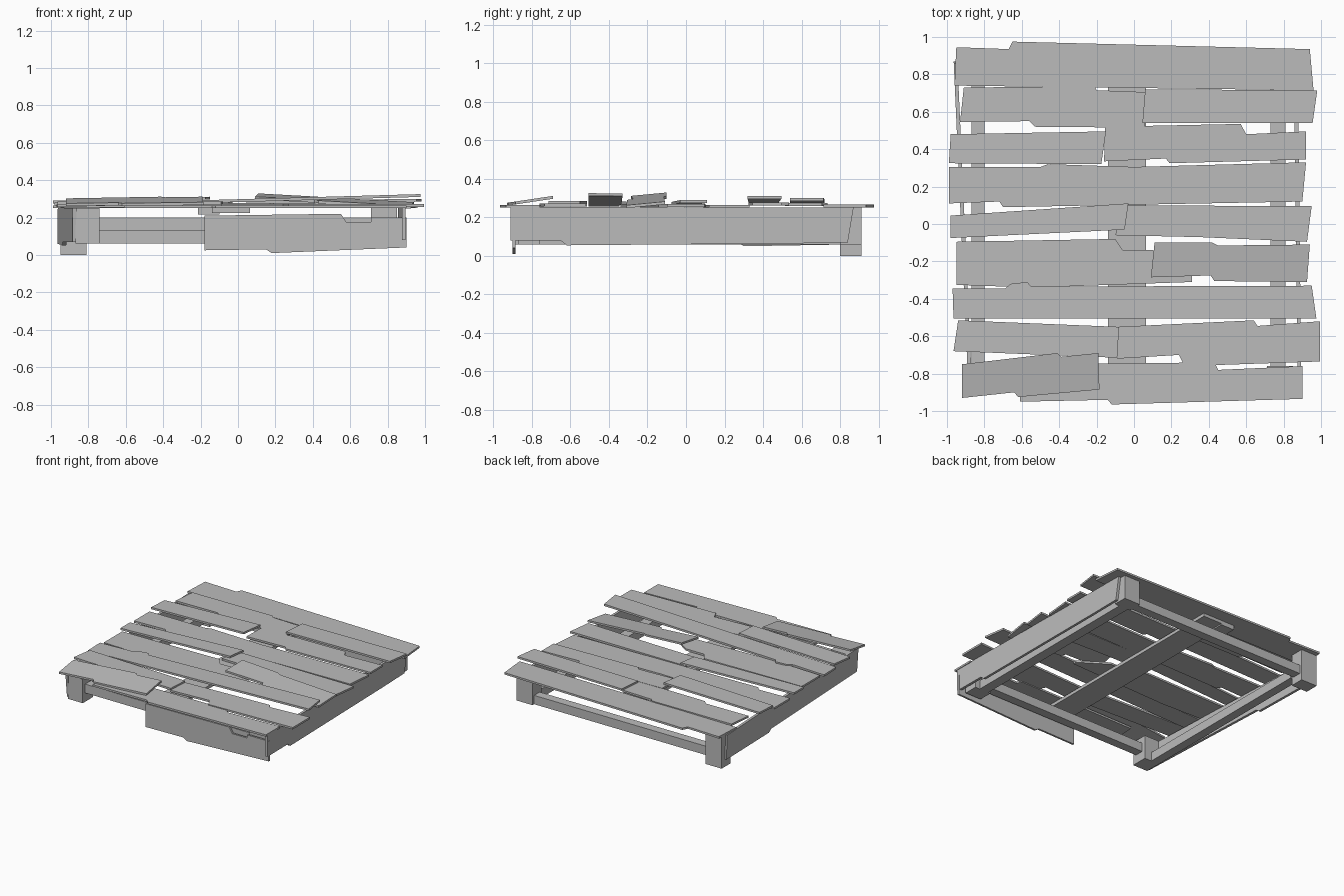
import bpy
import bmesh
from mathutils import Vector

if "Cube" in bpy.data.objects:
    bpy.data.objects.remove(bpy.data.objects["Cube"], do_unlink=True)

# One weathered grey for every timber
grey = bpy.data.materials.new("weathered_grey")
grey.use_nodes = True
colour = (0.5, 0.5, 0.5, 1)
grey.diffuse_color = colour
grey.node_tree.nodes["Principled BSDF"].inputs["Base Color"].default_value = colour


def prism(name, corners, offset):
    """Extrude a flat outline of 3D corners along an offset vector."""
    bm = bmesh.new()
    face = bm.faces.new([bm.verts.new(c) for c in corners])
    grown = bmesh.ops.extrude_face_region(bm, geom=[face])
    moved = [v for v in grown["geom"] if isinstance(v, bmesh.types.BMVert)]
    bmesh.ops.translate(bm, verts=moved, vec=Vector(offset))
    bmesh.ops.recalc_face_normals(bm, faces=bm.faces)
    mesh = bpy.data.meshes.new(name)
    bm.to_mesh(mesh)
    bm.free()
    mesh.materials.append(grey)
    obj = bpy.data.objects.new(name, mesh)
    bpy.context.collection.objects.link(obj)
    return obj


def board(name, outline, height, rise_x=0, rise_y=0, thickness=0.015):
    """Deck board: outline in x and y, resting on a tilted plane."""
    corners = [(x, y, height + rise_x * x + rise_y * y) for x, y in outline]
    return prism(name, corners, (0, 0, thickness))


def side_panel(name, outline, place, skew, thickness):
    """Upright side panel: outline in y and z, slightly skewed in plan."""
    corners = [(place + skew * y, y, z) for y, z in outline]
    return prism(name, corners, (thickness, 0, 0))


def box(name, x0, x1, y0, y1, z0, z1):
    """Squared timber between two corners."""
    corners = [(x0, y0, z0), (x1, y0, z0), (x1, y1, z0), (x0, y1, z0)]
    return prism(name, corners, (0, 0, z1 - z0))


# Deck boards, from the back row to the front row
board("deck_back_edge",
      [(-.95, .945), (-.67, .935), (-.65, .975), (.94, .935),
       (.96, .715), (-.2, .73), (-.96, .74)], height=.252)
board("deck_second_right_half",
      [(-.91, .73), (-.21, .735), (-.2, .715), (.065, .705), (.055, .515),
       (-.53, .52), (-.56, .55), (-.93, .545)], height=.26)
board("deck_second_left_half",
      [(.06, .72), (.98, .715), (.955, .54), (.045, .54)],
      height=.275, rise_x=.01)
board("deck_third_right_half",
      [(-.98, .48), (-.15, .495), (-.175, .32), (-.99, .325)],
      height=.3, rise_x=.025)
board("deck_third_left_half",
      [(-.155, .52), (.57, .535), (.6, .48), (.92, .495), (.92, .345),
       (.19, .325), (.17, .35), (-.16, .335)], height=.262)
board("deck_fourth",
      [(-.99, .305), (-.5, .305), (-.46, .32), (0, .305), (.92, .33),
       (.9, .12), (-.7, .09), (-.72, .12), (-.99, .11)], height=.25)
board("deck_fifth_right_half",
      [(-.98, .045), (-.03, .11), (-.05, -.03), (-.98, -.075)],
      height=.275, rise_x=.01)
board("deck_fifth_left_half",
      [(-.06, .1), (.95, .095), (.925, -.095), (.35, -.07), (-.1, -.06)],
      height=.255)
board("deck_sixth_right_half",
      [(-.95, -.095), (-.1, -.08), (-.06, -.14), (.1, -.14), (.31, -.28),
       (.31, -.31), (-.55, -.34), (-.95, -.325)], height=.255)
board("deck_sixth_left_half",
      [(.11, -.1), (.42, -.1), (.45, -.115), (.94, -.11), (.925, -.31),
       (.43, -.305), (.41, -.275), (.09, -.285)],
      height=.33, rise_x=-.055, rise_y=.1)
board("deck_seventh",
      [(-.97, -.345), (-.69, -.345), (-.66, -.32), (-.57, -.31),
       (-.55, -.335), (.95, -.33), (.975, -.505), (-.965, -.505)],
      height=.283, rise_x=.028)
board("deck_eighth_right_half",
      [(-.94, -.515), (-.08, -.55), (-.09, -.715), (-.965, -.68)],
      height=.27)
board("deck_eighth_left_half",
      [(-.09, -.55), (.64, -.515), (.66, -.545), (.995, -.52),
       (.995, -.735), (.27, -.76), (.24, -.7), (-.09, -.72)], height=.257)
board("deck_front_right_half",
      [(-.92, -.75), (-.41, -.69), (-.39, -.71), (-.19, -.69),
       (-.185, -.885), (-.62, -.925), (-.64, -.9), (-.92, -.93)],
      height=.4, rise_y=.15)
board("deck_front_left_half",
      [(-.6, -.75), (.43, -.74), (.45, -.78), (.9, -.76), (.9, -.935),
       (-.12, -.965), (-.14, -.94), (-.61, -.95)], height=.25)

# Corner posts, with the back right one reaching the ground
box("post_front_right", -.87, -.74, -.89, -.76, .06, .25)
box("post_front_left", .71, .85, -.87, -.76, .06, .25)
box("post_back_left", .71, .85, .8, .91, .06, .25)
box("post_back_right", -.95, -.81, .8, .91, 0, .25)

# Rails joining the posts
box("rail_front", -.74, .71, -.86, -.79, .13, .2)
box("rail_back", -.81, .71, .82, .89, .06, .13)
box("rail_right", -.87, -.8, -.76, .8, .06, .13)
box("rail_left", .73, .81, -.76, .8, .06, .13)

# Centre beam under the deck, with its packing block
box("centre_beam", -.14, .065, -.86, .86, .225, .25)
box("beam_block", -.215, -.1, .74, .86, .215, .25)

# Broken skirt panels
side_panel("skirt_left",
           [(-.91, .255), (.87, .25), (.84, .07), (.58, .065),
            (-.62, .055), (-.65, .08), (-.91, .08)],
           place=.865, skew=-.012, thickness=.02)
side_panel("skirt_right",
           [(-.9, .25), (.86, .25), (.87, .06), (.3, .05), (.27, .07),
            (-.88, .07)], place=-.925, skew=-.045, thickness=.02)
front = [(-.18, .21), (.55, .22), (.58, .175), (.71, .175), (.71, .2),
         (.9, .2), (.9, .04), (.18, .01), (.15, .03), (-.18, .025)]
prism("skirt_front", [(x, -.9, z) for x, z in front], (0, .015, 0))
